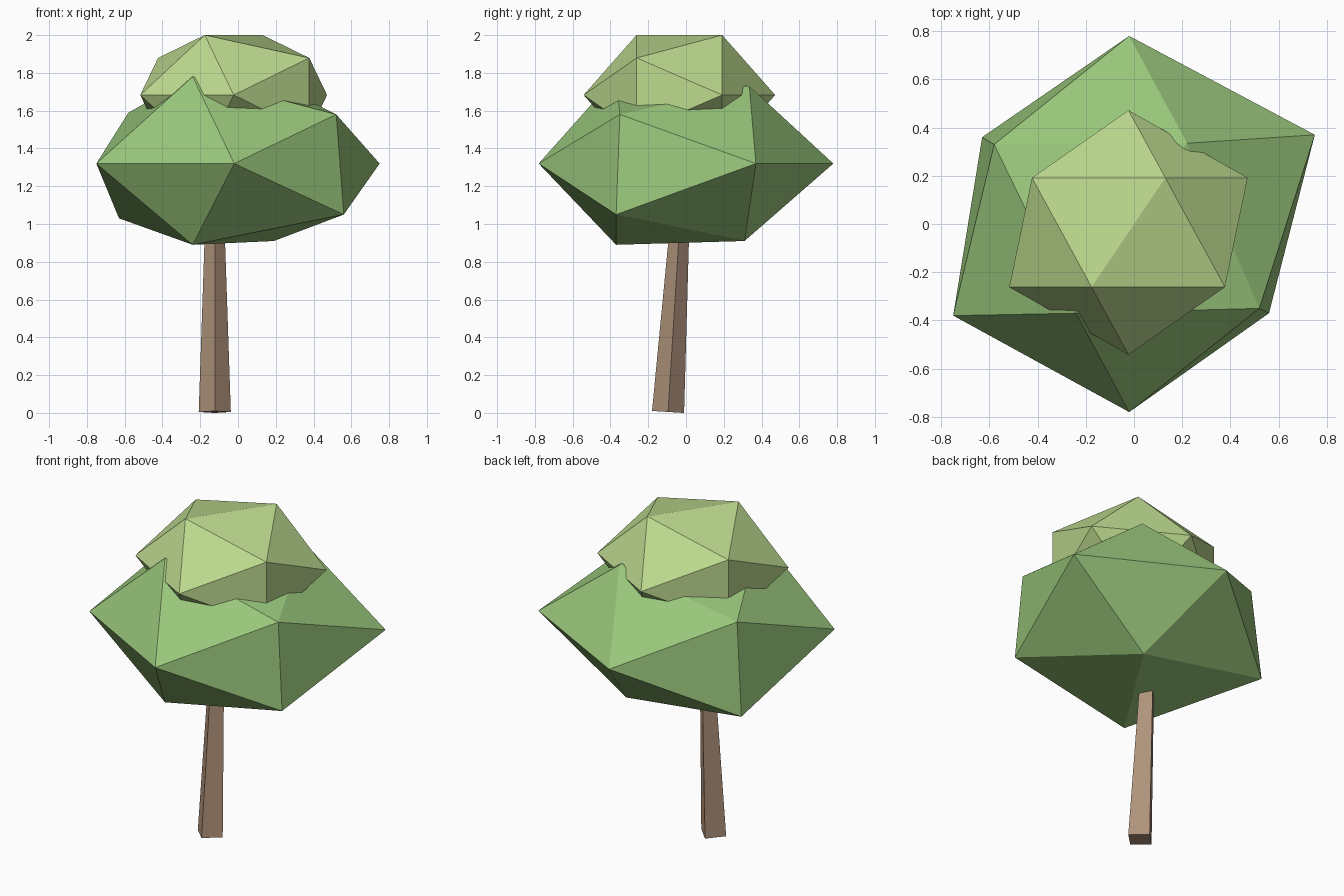
import bpy, bmesh, math
from mathutils import Matrix, Vector

if "Cube" in bpy.data.objects:
    bpy.data.objects.remove(bpy.data.objects["Cube"])


def finish(bm, name, color):
    """Turn a bmesh into a flat-shaded, coloured object."""
    me = bpy.data.meshes.new(name)
    bmesh.ops.recalc_face_normals(bm, faces=bm.faces)
    bm.to_mesh(me)
    bm.free()
    ob = bpy.data.objects.new(name, me)
    bpy.context.collection.objects.link(ob)
    mat = bpy.data.materials.new(name)
    mat.diffuse_color = (*color, 1)
    mat.use_nodes = True
    mat.node_tree.nodes["Principled BSDF"].inputs["Base Color"].default_value = mat.diffuse_color
    me.materials.append(mat)
    return ob


def canopy(name, centre, size, color, nudges=()):
    """Squashed icosahedron with its poles along y; nudges pull the nearest corner."""
    bm = bmesh.new()
    bmesh.ops.create_icosphere(bm, subdivisions=1, radius=1)
    m = (Matrix.Translation(centre) @ Matrix.Diagonal((*size, 1))
         @ Matrix.Rotation(-math.pi / 2, 4, 'X'))
    bm.transform(m)
    for p in map(Vector, nudges):
        min(bm.verts, key=lambda v: (v.co - p).length).co = p
    return finish(bm, name, color)


# Lower, larger leaf mass with slightly uneven corners
canopy("lower_canopy", (-0.02, 0, 1.32), (0.82, 0.78, 0.50), (0.32, 0.57, 0.20), [
    (-0.75, -0.38, 1.32), (-0.24, -0.37, 1.78), (0.52, -0.35, 1.58),
    (0.56, -0.37, 1.05), (-0.24, -0.37, 0.89),
    (0.75, 0.37, 1.32), (0.22, 0.335, 1.73), (-0.58, 0.33, 1.59),
    (-0.63, 0.36, 1.03), (0.19, 0.31, 0.91)])

# Upper, smaller leaf mass
canopy("upper_canopy", (-0.023, -0.035, 1.683), (0.553, 0.507, 0.373), (0.50, 0.69, 0.27))

# Leaning, tapered four-sided trunk
length = 1.3
bm = bmesh.new()
bmesh.ops.create_cone(bm, cap_ends=True, segments=4, radius1=0.085, radius2=0.041, depth=length)
lean = Matrix.Rotation(-math.radians(3.55), 4, 'X')
bm.transform(Matrix.Translation((-0.123, -0.095, 0.005)) @ lean
             @ Matrix.Translation((0, 0, length / 2)))
finish(bm, "trunk", (0.43, 0.29, 0.20))
